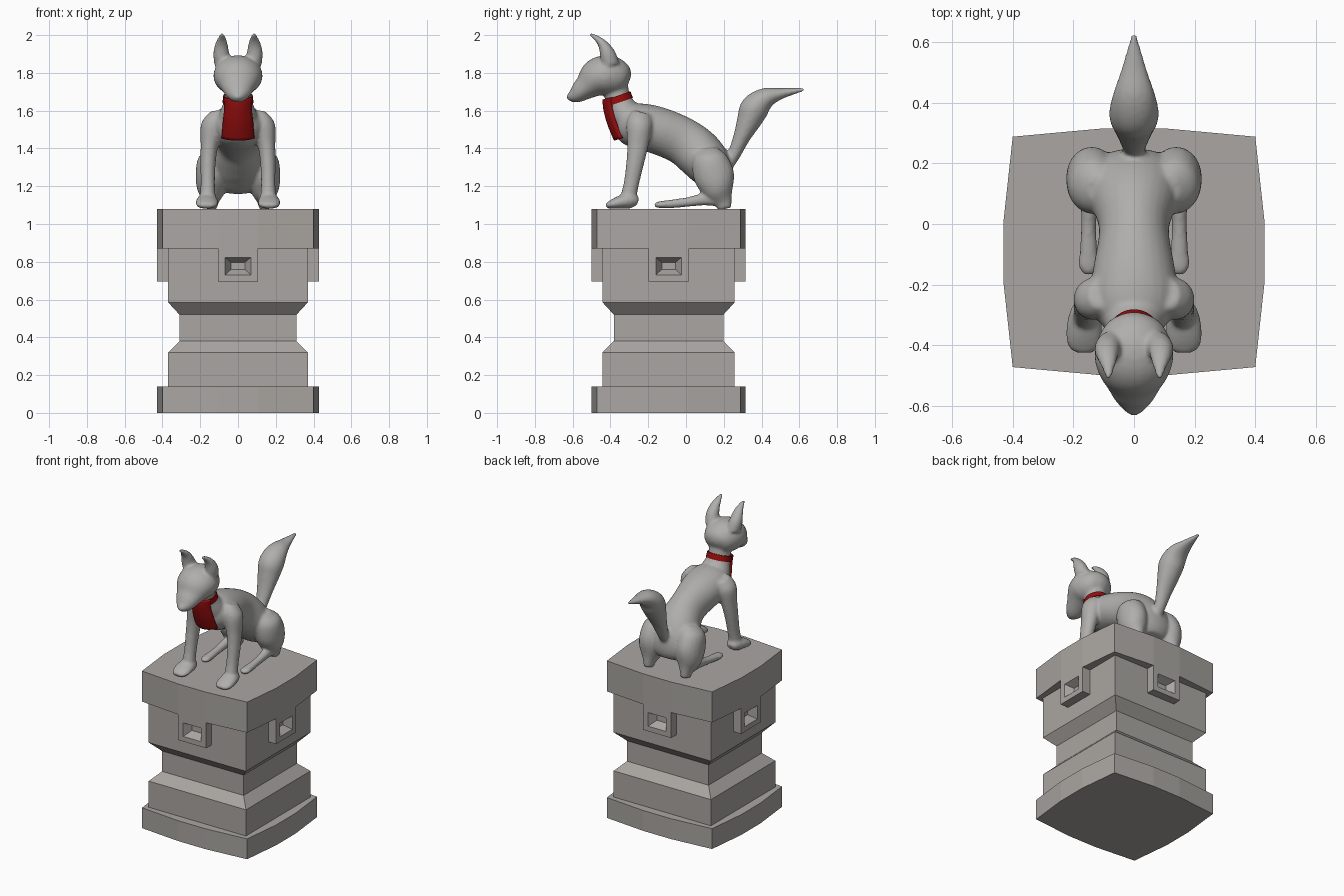
import bpy, bmesh, math
from mathutils import Vector

CY = -0.092  # pedestal centre in y


def material(name, rgb):
    m = bpy.data.materials.new(name)
    m.diffuse_color = (*rgb, 1)
    return m


STONE = material("warm stone", (0.40, 0.38, 0.36))
STATUE = material("statue grey", (0.43, 0.425, 0.415))
RED = material("scarf red", (0.30, 0.004, 0.004))


def make_object(name, bm, mat):
    bmesh.ops.recalc_face_normals(bm, faces=bm.faces)
    me = bpy.data.meshes.new(name)
    bm.to_mesh(me)
    bm.free()
    me.materials.append(mat)
    ob = bpy.data.objects.new(name, me)
    bpy.context.collection.objects.link(ob)
    return ob


def skin_rings(bm, rings):
    """Join point rings with quads and cap both ends."""
    vs = [[bm.verts.new(p) for p in r] for r in rings]
    n = len(vs[0])
    for a, b in zip(vs, vs[1:]):
        for i in range(n):
            j = (i + 1) % n
            bm.faces.new((a[i], a[j], b[j], b[i]))
    bm.faces.new(vs[0][::-1])
    bm.faces.new(vs[-1])


def spline(keys, steps=4):
    """Catmull-Rom through the section keys."""
    k = [Vector(s) for s in keys]
    out = []
    for i in range(len(k) - 1):
        a, b, c, d = k[max(i - 1, 0)], k[i], k[i + 1], k[min(i + 2, len(k) - 1)]
        for s in range(steps):
            t = s / steps
            out.append(0.5 * (2 * b + (c - a) * t + (2 * a - 5 * b + 4 * c - d) * t * t
                              + (3 * b - a - 3 * c + d) * t ** 3))
    return out + [k[-1]]


def loft(bm, keys, sides=20, flip=1):
    """Elliptical tube; each key is x, y, z, half width, half depth."""
    s = spline(keys)
    rings = []
    for i, q in enumerate(s):
        c = Vector(q[:3])
        t = Vector(s[min(i + 1, len(s) - 1)][:3]) - Vector(s[max(i - 1, 0)][:3])
        up = Vector((0, -t.z, t.y)).normalized()
        ring = []
        for j in range(sides):
            a = 2 * math.pi * j / sides
            p = c + Vector((1, 0, 0)) * (math.cos(a) * q[3]) + up * (math.sin(a) * q[4])
            ring.append((p.x * flip, p.y, p.z))
        rings.append(ring)
    skin_rings(bm, rings)


# Pedestal base and cap: slabs with bowed sides
def bowed(z):
    q = [(0.43, -0.105), (0.43, 0.105), (0.40, 0.38), (0.105, 0.407)]
    q += [(-0.105, 0.407), (-0.40, 0.38)]
    q += [(-0.43, 0.105), (-0.43, -0.105), (-0.40, -0.38)]
    q += [(-0.105, -0.407), (0.105, -0.407), (0.40, -0.38)]
    return [(x, y + CY, z) for x, y in q]


for name, z0, z1 in (("pedestal_base", 0, 0.14), ("pedestal_cap", 0.87, 1.08)):
    bm = bmesh.new()
    skin_rings(bm, [bowed(z0), bowed(z1)])
    make_object(name, bm, STONE)

# Pedestal shaft with a narrow waist
bm = bmesh.new()
rings = []
for z, h in ((0.13, 0.37), (0.32, 0.37), (0.38, 0.31), (0.52, 0.31), (0.585, 0.37), (0.88, 0.37)):
    rings.append([(sx * h, CY + sy * (h - 0.02), z)
                  for sx, sy in ((1, 1), (-1, 1), (-1, -1), (1, -1))])
skin_rings(bm, rings)
make_object("pedestal_shaft", bm, STONE)

# Hanging tabs with a sloped recess, one per side
for k, side in enumerate(("right", "back", "left", "front")):
    d = 0.43 if k % 2 == 0 else 0.407
    ca, sa = round(math.cos(k * math.pi / 2)), round(math.sin(k * math.pi / 2))
    bm = bmesh.new()
    rings = []
    for depth, w, z0, z1 in ((0.32, 0.107, 0.695, 0.875), (d, 0.107, 0.695, 0.875),
                             (d, 0.068, 0.73, 0.823), (d - 0.05, 0.036, 0.76, 0.797)):
        rings.append([(ca * depth - sa * u, CY + sa * depth + ca * u, z)
                      for u, z in ((-w, z0), (w, z0), (w, z1), (-w, z1))])
    skin_rings(bm, rings)
    make_object("tab_" + side, bm, STONE)

# Seated animal: lofted parts fused into one smooth body
bm = bmesh.new()
# torso
loft(bm, [(0, -.38, 1.53, .04, .05), (0, -.34, 1.53, .10, .095), (0, -.26, 1.52, .145, .12),
          (0, -.15, 1.495, .135, .125), (0, -.02, 1.44, .115, .125), (0, .07, 1.37, .14, .128),
          (0, .135, 1.29, .16, .115), (0, .175, 1.21, .14, .08), (0, .19, 1.17, .07, .04)], 28)
# neck
loft(bm, [(0, -.38, 1.76, .07, .07), (0, -.36, 1.66, .073, .068),
          (0, -.32, 1.58, .10, .086), (0, -.26, 1.50, .12, .095)])
# head and muzzle
loft(bm, [(0, -.297, 1.765, .02, .02), (0, -.32, 1.772, .08, .07), (0, -.37, 1.78, .115, .10),
          (0, -.43, 1.785, .13, .108), (0, -.48, 1.765, .12, .10), (0, -.53, 1.725, .09, .068),
          (0, -.58, 1.69, .062, .048), (0, -.612, 1.685, .036, .034), (0, -.624, 1.69, .015, .015)], 28)
# tail
loft(bm, [(0, .20, 1.28, .035, .03), (0, .25, 1.36, .038, .034), (0, .295, 1.46, .055, .045),
          (0, .335, 1.55, .073, .066), (0, .365, 1.615, .082, .076), (0, .425, 1.668, .07, .055),
          (0, .51, 1.692, .042, .028), (0, .628, 1.712, .008, .008)])
for s in (1, -1):
    # ear
    loft(bm, [(.075, -.40, 1.84, .05, .05), (.088, -.415, 1.90, .043, .042),
              (.088, -.44, 1.95, .034, .027), (.085, -.475, 1.985, .021, .015),
              (.085, -.512, 2.006, .009, .008)], 16, s)
    # front leg and paw
    loft(bm, [(.11, -.23, 1.59, .04, .05), (.13, -.245, 1.53, .066, .07),
              (.15, -.255, 1.42, .048, .057), (.158, -.268, 1.33, .041, .048),
              (.16, -.288, 1.22, .038, .041), (.16, -.305, 1.14, .042, .042),
              (.16, -.31, 1.10, .045, .04)], 16, s)
    loft(bm, [(.162, -.255, 1.115, .03, .02), (.162, -.29, 1.125, .05, .043),
              (.165, -.35, 1.115, .06, .035), (.165, -.40, 1.102, .055, .022),
              (.165, -.424, 1.095, .03, .012)], 16, s)
    # haunch down to the heel
    loft(bm, [(.11, .11, 1.40, .04, .05), (.13, .12, 1.35, .08, .09),
              (.138, .147, 1.26, .086, .108), (.14, .17, 1.18, .075, .085),
              (.14, .195, 1.12, .04, .05), (.14, .205, 1.08, .028, .036)], 20, s)
    # long hind foot
    loft(bm, [(.142, .20, 1.12, .03, .03), (.147, .10, 1.13, .03, .032),
              (.15, 0, 1.115, .025, .025), (.15, -.09, 1.105, .03, .022),
              (.15, -.14, 1.102, .033, .018), (.15, -.168, 1.10, .015, .01)], 16, s)
statue = make_object("seated_animal", bm, STATUE)
rm = statue.modifiers.new("fuse", 'REMESH')
rm.mode = 'VOXEL'
rm.voxel_size = 0.009
rm.use_smooth_shade = True
sm = statue.modifiers.new("soften", 'SMOOTH')
sm.factor = 0.5
sm.iterations = 5

# Red collar, tilted around the neck
bm = bmesh.new()
loft(bm, [(0, -.354, 1.643, .082, .077), (0, -.366, 1.678, .079, .076)], 24)
collar = make_object("collar", bm, RED)

# Red bib hanging from the collar, curved round the chest
bm = bmesh.new()
rows = []
for y, z, w in spline([(-.432, 1.66, .072), (-.428, 1.61, .066), (-.407, 1.53, .074), (-.372, 1.445, .081)]):
    rows.append([bm.verts.new((w * u / 5, y + 0.035 * (u / 5) ** 2, z + 0.01 * (u / 5) ** 2))
                 for u in range(-5, 6)])
for a, b in zip(rows, rows[1:]):
    for i in range(10):
        bm.faces.new((a[i], b[i], b[i + 1], a[i + 1]))
bib = make_object("bib", bm, RED)
so = bib.modifiers.new("thickness", 'SOLIDIFY')
so.thickness = 0.02
so.offset = 0

for ob in (collar, bib):
    bpy.ops.object.select_all(action='DESELECT')
    ob.select_set(True)
    bpy.context.view_layer.objects.active = ob
    bpy.ops.object.shade_smooth_by_angle(angle=math.radians(40))
